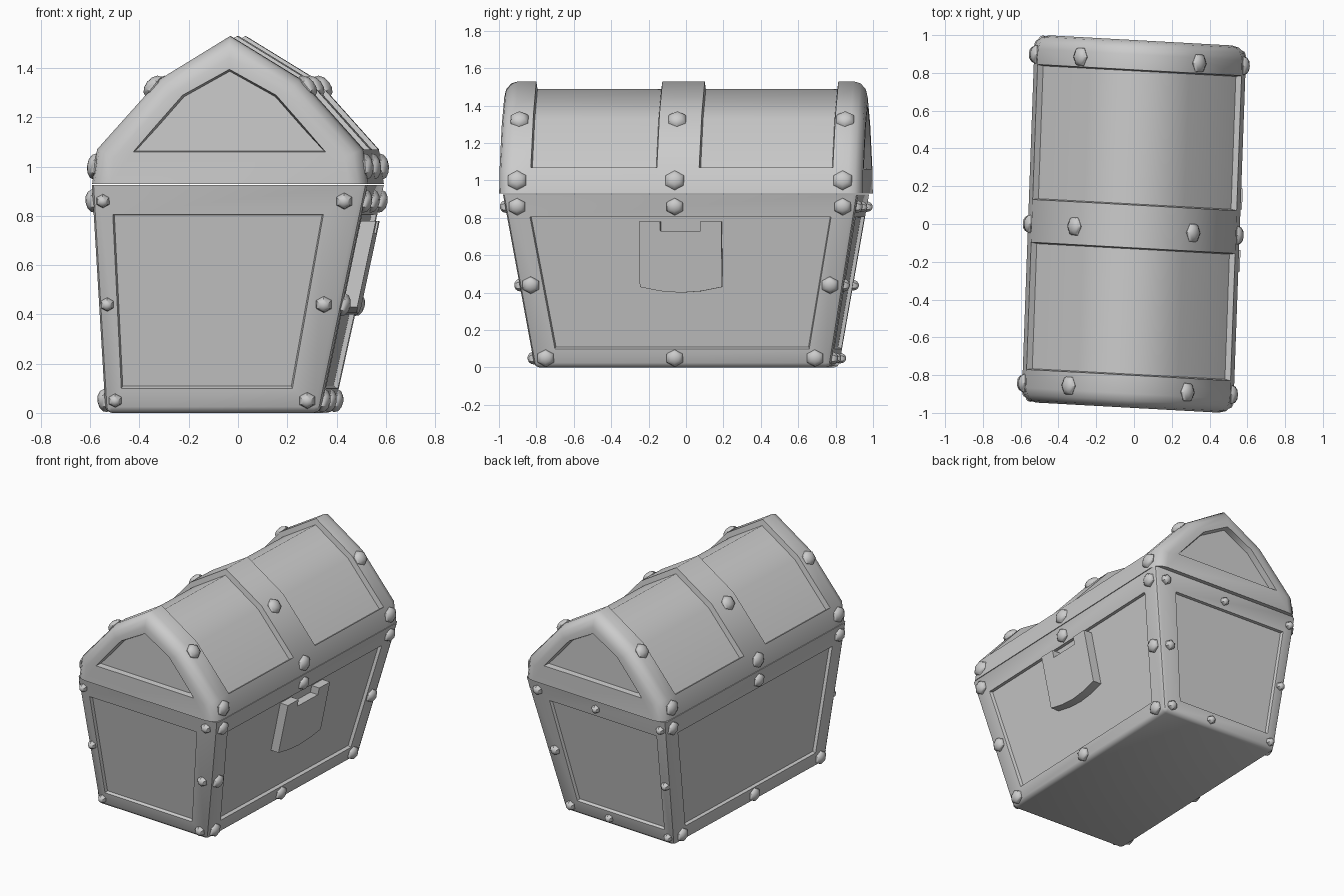
import bpy, bmesh, math
from mathutils import Matrix, Vector

if "Cube" in bpy.data.objects:
    bpy.data.objects.remove(bpy.data.objects["Cube"], do_unlink=True)

grey = bpy.data.materials.new("plain grey")
grey.use_nodes = True
grey.diffuse_color = (0.6, 0.6, 0.6, 1)
grey.node_tree.nodes["Principled BSDF"].inputs["Base Color"].default_value = grey.diffuse_color

# The whole chest stands slightly turned and skewed
TURN = Matrix(((1, 0.036, 0, 0), (-0.055, 1, 0, 0), (0, 0, 1, 0), (0, 0, 0, 1)))
SEAM = 0.93


def finish(name, bm, angle=66):
    bmesh.ops.recalc_face_normals(bm, faces=bm.faces)
    bm.transform(TURN)
    mesh = bpy.data.meshes.new(name)
    bm.to_mesh(mesh)
    bm.free()
    mesh.materials.append(grey)
    ob = bpy.data.objects.new(name, mesh)
    bpy.context.collection.objects.link(ob)
    bpy.ops.object.select_all(action='DESELECT')
    ob.select_set(True)
    bpy.context.view_layer.objects.active = ob
    bpy.ops.object.shade_smooth_by_angle(angle=math.radians(angle))
    return ob


def prism(points, direction):
    """Closed solid from a flat outline pushed along a direction."""
    bm = bmesh.new()
    face = bm.faces.new([bm.verts.new(p) for p in points])
    out = bmesh.ops.extrude_face_region(bm, geom=[face], use_keep_orig=True)
    moved = [g for g in out["geom"] if isinstance(g, bmesh.types.BMVert)]
    bmesh.ops.translate(bm, verts=moved, vec=direction)
    bmesh.ops.recalc_face_normals(bm, faces=bm.faces)
    return bm


def sink(bm, face, depth):
    bmesh.ops.inset_individual(bm, faces=[face], thickness=0.008, depth=-depth)


# Wall positions at a given height
def right_wall(z): return 0.36 + 0.2 * z / SEAM
def left_wall(z): return -0.51 - 0.05 * z / SEAM
def end_wall(z): return 0.79 + 0.16 * z / SEAM


# Base: tapered box with rounded corners and four sunk panels
bm = bmesh.new()
bmesh.ops.create_cube(bm, size=2)
for v in bm.verts:
    z = SEAM - 0.004 if v.co.z > 0 else 0
    v.co = ((right_wall if v.co.x > 0 else left_wall)(z), math.copysign(end_wall(z), v.co.y), z)
rounded = [e for e in bm.edges if min(v.co.z for v in e.verts) < 0.1]
bmesh.ops.bevel(bm, geom=rounded, offset=0.025, segments=2, profile=0.5, affect='EDGES')
bm.normal_update()
walls = sorted((f for f in bm.faces if abs(f.normal.z) < 0.5), key=lambda f: -f.calc_area())[:4]
for f in walls:
    n, c = f.normal.copy(), f.calc_center_median()
    bmesh.ops.inset_individual(bm, faces=[f], thickness=0.06)
    for v in f.verts:
        high = v.co.z > 0.45
        z = 0.805 if high else 0.10
        if abs(n.x) > abs(n.y):
            y = math.copysign(0.805 if high else 0.68, v.co.y)
            v.co = (c.x - (n.y * (y - c.y) + n.z * (z - c.z)) / n.x, y, z)
        else:
            x = (0.38 if high else 0.25) if v.co.x > 0 else (-0.475 if high else -0.445)
            v.co = (x, c.y - (n.x * (x - c.x) + n.z * (z - c.z)) / n.y, z)
    sink(bm, f, 0.02)
finish("chest_base", bm, 40)

# Lid: peaked profile with rounded ends, raised bands and sunk panels
half = [(0.56, SEAM), (0.54, 1.07), (0.285, 1.355)]
outline = half + [(0, 1.53)] + [(-x, z) for x, z in reversed(half)]
END = 0.972
bm = prism([(x, -END, z) for x, z in outline], (0, 2 * END, 0))
rims = [e for e in bm.edges if abs(e.verts[0].co.y - e.verts[1].co.y) < 0.01
        and max(v.co.z for v in e.verts) > SEAM + 0.01]
bmesh.ops.bevel(bm, geom=rims, offset=0.075, segments=3, profile=0.5, affect='EDGES')
bm.normal_update()

# Sunk panel in each lid end
panel = [(0.39, 1.06), (0.30, 1.165), (0.19, 1.29), (0, 1.395)]
for f in sorted((f for f in bm.faces if abs(f.normal.y) > 0.95), key=lambda f: -f.calc_area())[:2]:
    bmesh.ops.inset_individual(bm, faces=[f], thickness=0.02)
    for i, v in enumerate(sorted(f.verts, key=lambda v: v.co.z)):
        x, z = panel[min(i // 2, 3)]
        v.co.x, v.co.z = math.copysign(x, v.co.x), z
    sink(bm, f, 0.04)

# Sunk roof panels between the three bands
spans = [(-0.80, -0.126), (0.10, 0.815)]
for y in [y for span in spans for y in span]:
    bmesh.ops.bisect_plane(bm, geom=bm.verts[:] + bm.edges[:] + bm.faces[:],
                           plane_co=(0, y, 0), plane_no=(0, 1, 0))
bm.normal_update()
for low, high in spans:
    roof = [f for f in bm.faces if low < f.calc_center_median().y < high
            and f.calc_center_median().z > 1.08 and f.normal.z > 0.3]
    bmesh.ops.inset_region(bm, faces=roof, thickness=0.006, depth=-0.035, use_even_offset=True)
finish("chest_lid", bm)

# Lock plate with a notch on top, a pointed foot and a square keyhole
plate = [(-0.22, 0.78), (-0.107, 0.78), (-0.107, 0.73), (0.107, 0.73), (0.107, 0.78),
         (0.22, 0.78), (0.22, 0.43), (0.11, 0.408), (0, 0.40), (-0.11, 0.408), (-0.22, 0.43)]
bm = prism([(right_wall(z) - 0.03, y, z) for y, z in plate], (0.07, 0, 0))
bm.normal_update()
front = max((f for f in bm.faces), key=lambda f: f.calc_center_median().x)
hole = [bm.verts.new((right_wall(z) + 0.04, y, z))
        for y, z in ((-0.055, 0.53), (0.055, 0.53), (0.055, 0.625), (-0.055, 0.625))]
hole_edges = [bm.edges.new((hole[i], hole[(i + 1) % 4])) for i in range(4)]
rim = list(front.edges)
bm.faces.remove(front)
bmesh.ops.triangle_fill(bm, edges=rim + hole_edges, use_beauty=True)
inner = [bm.verts.new(v.co - Vector((0.03, 0, 0))) for v in hole]
for i in range(4):
    j = (i + 1) % 4
    bm.faces.new((hole[i], hole[j], inner[j], inner[i]))
bm.faces.new(inner)
finish("lock_plate", bm, 30)

# Studs: flattened six-sided domes
studs = bmesh.new()


def stud(place, normal, radius):
    turn = Vector(normal).to_track_quat('Z', 'Y').to_matrix().to_4x4()
    shape = Matrix.Diagonal((radius, radius * 0.95, 0.032, 1))
    bmesh.ops.create_uvsphere(studs, u_segments=6, v_segments=6, radius=1,
                              matrix=Matrix.Translation(place) @ turn @ shape)


for side, wall in ((1, right_wall), (-1, left_wall)):
    for y in (-0.873, -0.03, 0.868):
        stud((side * 0.55, y, 1.0), (side, 0, 0.1), 0.056)
        stud((side * 0.312, y, 1.325), (side * 0.8, 0, 0.65), 0.054)
        stud((wall(0.86), y, 0.86), (side, 0, -0.15), 0.05)
    for y in (-0.73, -0.04, 0.71):
        stud((wall(0.05), y, 0.05), (side, 0, -0.15), 0.05)
for y in (-0.805, 0.795):
    stud((right_wall(0.44), y, 0.44), (1, 0, -0.2), 0.05)
for side in (-1, 1):
    for z, xs in ((0.86, (-0.515, 0.465)), (0.44, (-0.5, 0.38)), (0.05, (-0.47, 0.31))):
        middle = (0,) if side > 0 and z != 0.44 else ()
        for x in xs + middle:
            stud((x, side * end_wall(z), z), (0, side, -0.17), 0.036 if x > 0 else 0.03)
finish("studs", studs, 40)
